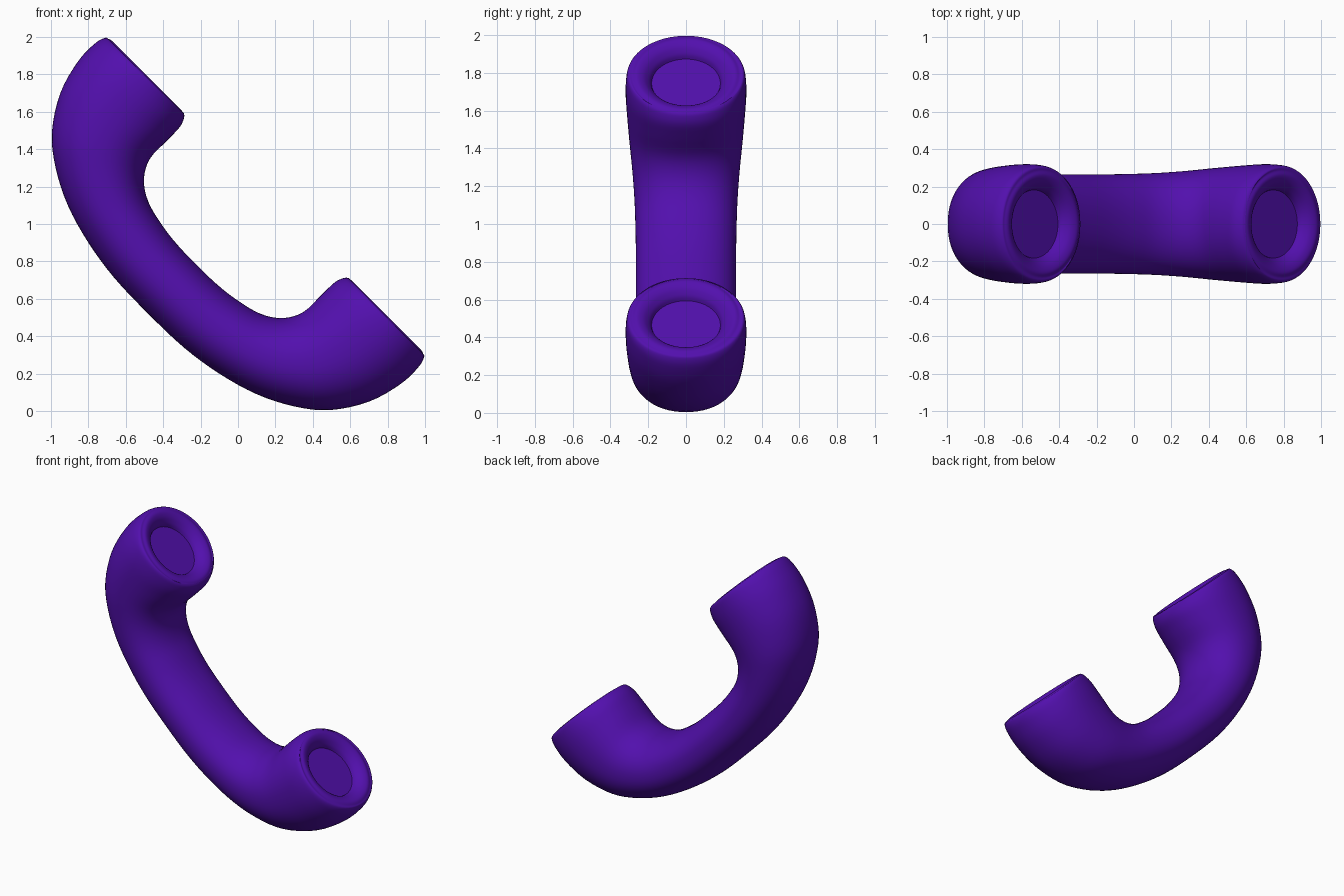
import bpy
import bmesh
from math import sin, cos, pi, sqrt, copysign, radians
from mathutils import Vector

cube = bpy.data.objects.get("Cube")
if cube:
    bpy.data.objects.remove(cube, do_unlink=True)

purple = bpy.data.materials.new("deep_purple")
purple.use_nodes = True
COLOUR = (0.085, 0.005, 0.42, 1)
purple.diffuse_color = COLOUR
purple.node_tree.nodes["Principled BSDF"].inputs["Base Color"].default_value = COLOUR

SEGMENTS = 64
STEPS = 4
# The handset leans 45 degrees: "along" runs down its length, "out" is where the cups face
ALONG = Vector((1, 0, -1)) / sqrt(2)
OUT = Vector((1, 0, 1)) / sqrt(2)
CENTRE = Vector((0, 0, 1))
CUP_ALONG = 0.905

# Half of the body, middle to cup lip: inner x, z, outer x, z, half width
BODY = [
    (-0.22, 0.78, -0.48, 0.52, 0.265),
    (-0.11, 0.675, -0.29, 0.34, 0.265),
    (0.0, 0.59, -0.10, 0.20, 0.267),
    (0.12, 0.52, 0.10, 0.09, 0.272),
    (0.24, 0.497, 0.30, 0.025, 0.283),
    (0.35, 0.53, 0.49, 0.005, 0.298),
    (0.45, 0.625, 0.70, 0.05, 0.312),
    (0.52, 0.69, 0.87, 0.145, 0.32),
    (0.57, 0.712, 0.965, 0.235, 0.316),
    (0.592, 0.71, 0.995, 0.288, 0.306),
]
# Cup lip rolling into the recess: radius, height along "out"
LIP = [(0.285, 0.210), (0.265, 0.216), (0.245, 0.213), (0.222, 0.202),
       (0.202, 0.184), (0.19, 0.168), (0.182, 0.148)]


def sections_of_half():
    """Each section is inner point, outer point, half width."""
    result = [(Vector((a, 0, b)), Vector((c, 0, d)), w) for a, b, c, d, w in BODY]
    for radius, height in LIP:
        mid = CENTRE + OUT * height + ALONG * CUP_ALONG
        result.append((mid - ALONG * radius, mid + ALONG * radius, radius))
    return result


def mirrored(p):
    return p - 2 * ALONG * (p - CENTRE).dot(ALONG)


def spline(a, b, c, d, t):
    return 0.5 * (2 * b + (c - a) * t + (2 * a - 5 * b + 4 * c - d) * t ** 2
                  + (3 * b - a - 3 * c + d) * t ** 3)


def power(value, exponent):
    return copysign(abs(value) ** exponent, value)


def ring(bm, inner, outer, width, squareness):
    mid, half = (inner + outer) / 2, (inner - outer) / 2
    verts = []
    for i in range(SEGMENTS):
        angle = 2 * pi * i / SEGMENTS
        offset = half * power(cos(angle), squareness)
        offset = offset + Vector((0, width * power(sin(angle), squareness), 0))
        verts.append(bm.verts.new(mid + offset))
    return verts


def finish(bm, name):
    bmesh.ops.recalc_face_normals(bm, faces=bm.faces)
    mesh = bpy.data.meshes.new(name)
    bm.to_mesh(mesh)
    bm.free()
    mesh.materials.append(purple)
    obj = bpy.data.objects.new(name, mesh)
    bpy.context.collection.objects.link(obj)
    bpy.ops.object.select_all(action='DESELECT')
    obj.select_set(True)
    bpy.context.view_layer.objects.active = obj
    bpy.ops.object.shade_smooth_by_angle(angle=radians(40))
    return obj


# Handset body: one smooth loft from recess to recess
half = sections_of_half()
whole = [(mirrored(a), mirrored(b), w) for a, b, w in reversed(half[1:])] + half
bm = bmesh.new()
rings = []
last = len(whole) - 1
for i in range(last):
    four = [whole[min(max(i + k, 0), last)] for k in (-1, 0, 1, 2)]
    for s in range(STEPS):
        inner, outer, width = (spline(*[q[k] for q in four], s / STEPS) for k in range(3))
        # slightly boxy grip, blending to round at the lips
        distance = abs(i + s / STEPS - last / 2)
        blend = min(max((distance - 6) / 4, 0), 1)
        rings.append(ring(bm, inner, outer, width, 0.92 + 0.08 * blend))
rings.append(ring(bm, *whole[last], 1))
for a, b in zip(rings, rings[1:]):
    for i in range(SEGMENTS):
        j = (i + 1) % SEGMENTS
        bm.faces.new((a[i], a[j], b[j], b[i]))
finish(bm, "handset_body")


# Flat round plates on the floor of each cup
def cup_plate(name, section):
    bm = bmesh.new()
    face = bm.faces.new(ring(bm, *section, 1))
    face.normal_update()
    if face.normal.dot(OUT) < 0:
        face.normal_flip()
    mesh_normal = face.normal.copy()
    back = bmesh.ops.extrude_face_region(bm, geom=[face], use_keep_orig=True)
    moved = [v for v in back["geom"] if isinstance(v, bmesh.types.BMVert)]
    bmesh.ops.translate(bm, verts=moved, vec=-mesh_normal * 0.008)
    finish(bm, name)


cup_plate("mouthpiece_plate", whole[-1])
cup_plate("earpiece_plate", whole[0])
